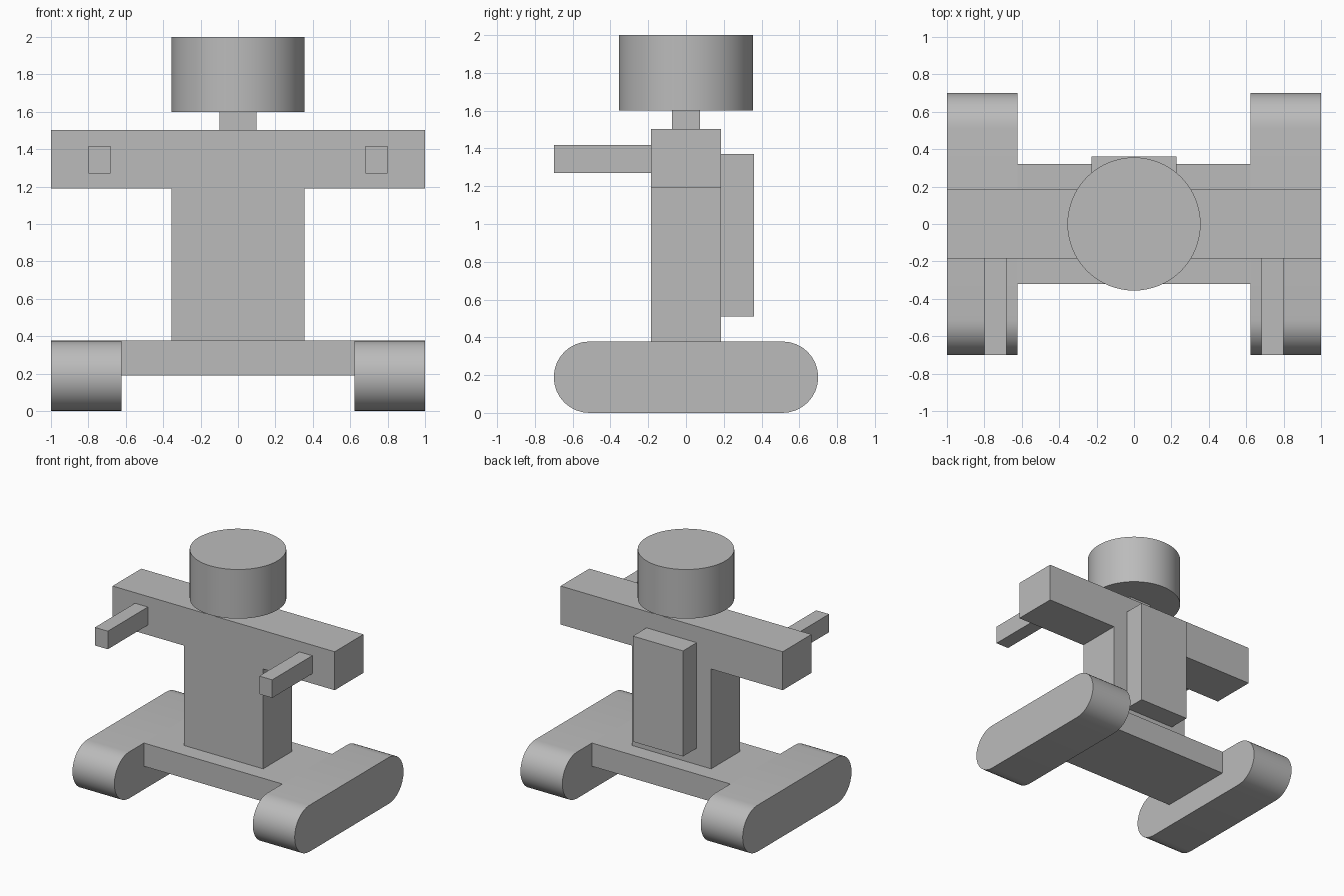
import bpy, bmesh
from math import pi, sin, cos

cube = bpy.data.objects.get("Cube")
if cube:
    bpy.data.objects.remove(cube, do_unlink=True)

# Single plain grey finish
GREY = (0.5, 0.5, 0.5, 1.0)
grey = bpy.data.materials.new("plain grey")
grey.use_nodes = True
grey.diffuse_color = GREY
grey.node_tree.nodes["Principled BSDF"].inputs["Base Color"].default_value = GREY


def extruded(name, outline, to_point, depth):
    """Solid from a closed 2D outline, swept along a vector."""
    mesh = bpy.data.meshes.new(name)
    bm = bmesh.new()
    face = bm.faces.new([bm.verts.new(to_point(a, b)) for a, b in outline])
    top = bmesh.ops.extrude_face_region(bm, geom=[face])["geom"]
    moved = [v for v in top if isinstance(v, bmesh.types.BMVert)]
    bmesh.ops.translate(bm, verts=moved, vec=depth)
    bmesh.ops.recalc_face_normals(bm, faces=bm.faces)
    bm.to_mesh(mesh)
    bm.free()
    mesh.materials.append(grey)
    obj = bpy.data.objects.new(name, mesh)
    bpy.context.collection.objects.link(obj)
    return obj


def box(name, x, y, z):
    outline = [(x[0], y[0]), (x[1], y[0]), (x[1], y[1]), (x[0], y[1])]
    return extruded(name, outline, lambda a, b: (a, b, z[0]), (0, 0, z[1] - z[0]))


def smooth(obj):
    bpy.ops.object.select_all(action="DESELECT")
    obj.select_set(True)
    bpy.context.view_layer.objects.active = obj
    bpy.ops.object.shade_smooth_by_angle(angle=pi / 6)


# Round-ended tracks
def stadium(radius, reach, steps=16):
    points = []
    for side in (1, -1):
        for i in range(steps + 1):
            t = -pi / 2 + pi * i / steps
            points.append((side * (reach + radius * cos(t)),
                           radius + side * radius * sin(t)))
    return points


for name, x in (("right_track", -1.0), ("left_track", 0.623)):
    smooth(extruded(name, stadium(0.189, 0.511), lambda a, b: (x, a, b), (0.377, 0, 0)))

# Base and torso
box("chassis", (-0.623, 0.623), (-0.32, 0.32), (0.189, 0.378))
box("torso", (-0.356, 0.356), (-0.185, 0.185), (0.378, 1.19))
box("shoulder_beam", (-1, 1), (-0.185, 0.185), (1.19, 1.503))
box("back_pack", (-0.226, 0.226), (0.185, 0.361), (0.511, 1.37))

# Forearms pointing forward
for name, x in (("right_arm", -0.74), ("left_arm", 0.74)):
    box(name, (x - 0.058, x + 0.058), (-0.70, -0.185), (1.27, 1.417))

# Neck and drum head
box("neck", (-0.1, 0.1), (-0.075, 0.075), (1.503, 1.6))
circle = [(0.356 * cos(2 * pi * i / 64), 0.356 * sin(2 * pi * i / 64)) for i in range(64)]
smooth(extruded("head", circle, lambda a, b: (a, b, 1.6), (0, 0, 0.4)))
